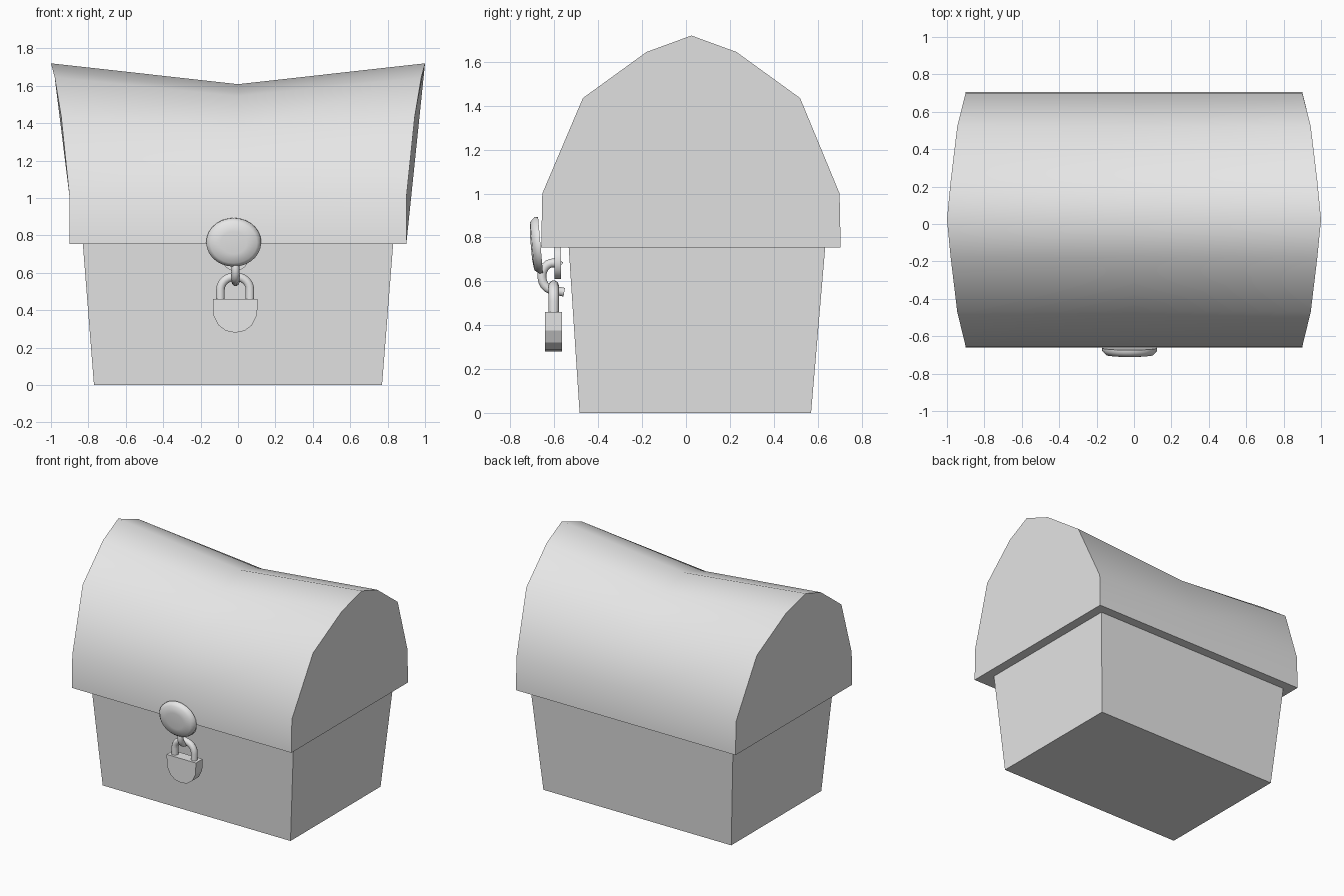
import bpy, bmesh, math
from mathutils import Vector, Matrix

old = bpy.data.objects.get("Cube")
if old:
    bpy.data.objects.remove(old, do_unlink=True)

grey = bpy.data.materials.new("light grey")
grey.use_nodes = True
colour = (0.8, 0.8, 0.8, 1)
grey.diffuse_color = colour
grey.node_tree.nodes["Principled BSDF"].inputs["Base Color"].default_value = colour


def finish(name, bm, angle=None):
    """Turn a bmesh into a named object, smooth below the given angle."""
    bmesh.ops.recalc_face_normals(bm, faces=bm.faces)
    mesh = bpy.data.meshes.new(name)
    bm.to_mesh(mesh)
    bm.free()
    mesh.materials.append(grey)
    obj = bpy.data.objects.new(name, mesh)
    bpy.context.collection.objects.link(obj)
    if angle:
        bpy.ops.object.select_all(action='DESELECT')
        obj.select_set(True)
        bpy.context.view_layer.objects.active = obj
        bpy.ops.object.shade_smooth_by_angle(angle=math.radians(angle))
    return obj


def loft(name, sections, angle=None, closed_ends=True):
    """Skin a row of equal closed rings and cap both ends."""
    bm = bmesh.new()
    rings = [[bm.verts.new(p) for p in ring] for ring in sections]
    n = len(rings[0])
    for a, b in zip(rings, rings[1:]):
        for i in range(n):
            j = (i + 1) % n
            bm.faces.new((a[i], a[j], b[j], b[i]))
    bm.faces.new(rings[0])
    bm.faces.new(rings[-1])
    return finish(name, bm, angle)


def tube(name, path, radius, sides=10):
    """Round bar along a planar path."""
    path = [Vector(p) for p in path]
    last = len(path) - 1
    tangents = [(path[min(i + 1, last)] - path[max(i - 1, 0)]).normalized()
                for i in range(last + 1)]
    normal = tangents[0].cross(tangents[last // 2]).normalized()
    rings = []
    for p, t in zip(path, tangents):
        side = t.cross(normal)
        rings.append([p + radius * (math.cos(a) * normal + math.sin(a) * side)
                      for a in (math.tau * k / sides for k in range(sides))])
    return loft(name, rings, 50)


def disc(name, centre, steps, tilt=0, sides=28):
    """Round plate facing front; steps are (y offset, x radius, z radius)."""
    turn = Matrix.Rotation(math.radians(tilt), 3, 'X')
    rings = []
    for y, rx, rz in steps:
        rings.append([Vector(centre) + turn @ Vector((rx * math.cos(a), y, rz * math.sin(a)))
                      for a in (math.tau * k / sides for k in range(sides))])
    return loft(name, rings, 70)


# Tapered chest body
def rect(x, y0, y1, z):
    return [(-x, y0, z), (x, y0, z), (x, y1, z), (-x, y1, z)]


loft("chest_body", [rect(0.77, -0.485, 0.57, 0), rect(0.83, -0.535, 0.635, 0.76)])

# Arched lid: (y, z, half length), sagging towards the middle
arch = [(-0.66, 0.755, 0.9), (-0.655, 1.0, 0.9), (-0.47, 1.435, 0.945),
        (-0.18, 1.645, 0.98), (0.025, 1.72, 1.0), (0.23, 1.645, 0.98),
        (0.52, 1.435, 0.945), (0.70, 1.0, 0.9), (0.705, 0.755, 0.9)]


def lid_section(side):
    sag = 1 if side else 0.845
    return [(side * x, y, z if z <= 1 else 1 + (z - 1) * sag) for y, z, x in arch]


loft("lid", [lid_section(s) for s in (-1, 0, 1)], 45)

# Round clasp cover and the small plate behind it
disc("clasp_cover", (-0.023, -0.685, 0.762),
     [(0.022, 0.147, 0.13), (0.006, 0.147, 0.13), (-0.016, 0.125, 0.11), (-0.022, 0.07, 0.06)], tilt=5)
disc("clasp_back_plate", (-0.015, -0.585, 0.69),
     [(-0.015, 0.075, 0.08), (0.015, 0.075, 0.08)])

# Open ring holding the padlock
ring = [(-0.013, -0.605 + 0.052 * math.cos(a), 0.622 + 0.062 * math.sin(a))
        for a in (math.radians(50 + 17 * k) for k in range(13))]
tube("hasp_ring", ring + [(-0.013, -0.555, 0.55)], 0.021)

# Padlock shackle
cx, cy = -0.015, -0.603
shackle = [(cx - 0.079, cy, 0.44)]
shackle += [(cx - 0.079 * math.cos(a), cy, 0.51 + 0.07 * math.sin(a))
            for a in (math.pi * k / 12 for k in range(13))]
shackle += [(cx + 0.079, cy, 0.44)]
tube("padlock_shackle", shackle, 0.024)

# Shield shaped padlock body
half = [(0.12, 0.46), (0.117, 0.375), (0.09, 0.32), (0.05, 0.29)]
outline = half + [(0, 0.28)] + [(-x, z) for x, z in reversed(half)]
loft("padlock_body", [[(cx + x, y, z) for x, z in outline] for y in (-0.643, -0.565)])
